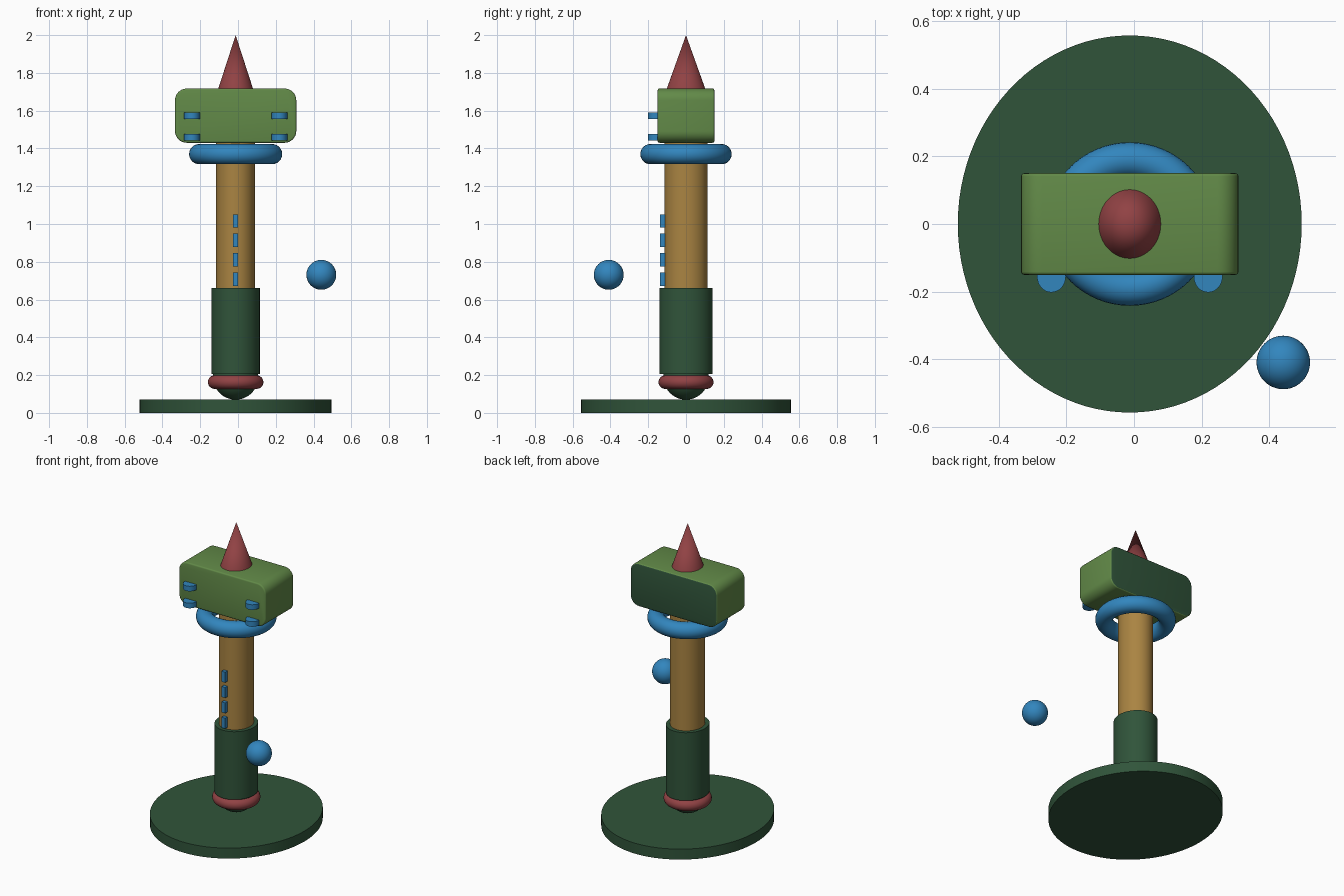
import bpy, bmesh, math

if "Cube" in bpy.data.objects:
    bpy.data.objects.remove(bpy.data.objects["Cube"])

CX = -0.0125  # shared axis of the main column


def srgb(r, g, b):
    def lin(c):
        c /= 255
        return c / 12.92 if c <= 0.04045 else ((c + 0.055) / 1.055) ** 2.4
    return (lin(r), lin(g), lin(b), 1)


def material(name, rgb):
    m = bpy.data.materials.new(name)
    m.diffuse_color = srgb(*rgb)
    m.use_nodes = True
    m.node_tree.nodes["Principled BSDF"].inputs["Base Color"].default_value = m.diffuse_color
    return m


DARK = material("dark_green", (48, 84, 58))
OLIVE = material("olive_green", (98, 138, 72))
BLUE = material("blue", (50, 134, 190))
RED = material("red", (145, 66, 68))
OCHRE = material("ochre", (170, 132, 66))


def finish(name, mat, scale=(1, 1, 1), smooth=True):
    o = bpy.context.object
    o.name = name
    o.scale = scale
    o.data.materials.append(mat)
    bpy.ops.object.transform_apply(location=False, rotation=False, scale=True)
    if smooth:
        bpy.ops.object.shade_smooth_by_angle(angle=math.radians(35))
    return o


def column(name, mat, rx, ry, z0, z1, x=CX, y=0, sides=64, tip=False):
    """Elliptical cylinder, or cone when tip is set."""
    bpy.ops.mesh.primitive_cone_add(vertices=sides, radius1=1, radius2=0 if tip else 1,
                                    depth=z1 - z0, location=(x, y, (z0 + z1) / 2))
    return finish(name, mat, (rx, ry, 1))


def ball(name, mat, r, loc):
    bpy.ops.mesh.primitive_uv_sphere_add(segments=48, ring_count=24, radius=r, location=loc)
    return finish(name, mat)


def ring(name, mat, major, minor, z, sy):
    bpy.ops.mesh.primitive_torus_add(major_radius=major, minor_radius=minor, major_segments=64,
                                     minor_segments=24, location=(CX, 0, z))
    return finish(name, mat, (1, sy, 1))


# Base and column
column("base", DARK, 0.508, 0.557, 0, 0.07, sides=96)
ball("lower_knob", DARK, 0.12, (CX, 0, 0.19))
ring("lower_ring", RED, 0.111, 0.036, 0.163, 0.99)
column("grip_sleeve", DARK, 0.128, 0.14, 0.205, 0.66)
column("shaft", OCHRE, 0.103, 0.113, 0.3, 1.45)
ring("collar_ring", BLUE, 0.193, 0.0535, 1.37, 0.98)
column("spike", RED, 0.094, 0.104, 1.71, 2.0, tip=True)

# Row of small blocks on the shaft front
for i in range(4):
    bpy.ops.mesh.primitive_cube_add(size=1, location=(CX, -0.1185, 0.708 + i * 0.1027))
    finish(f"shaft_block_{i + 1}", BLUE, (0.027, 0.037, 0.07), smooth=False)

# Head: rounded rectangle extruded front to back, edges softened, dark back
HX, HZ, HY, R = 0.321, 0.1435, 0.15, 0.062
bm = bmesh.new()
verts = []
for k, (sx, sz) in enumerate([(1, 1), (-1, 1), (-1, -1), (1, -1)]):
    for j in range(9):
        a = math.pi / 2 * (k + j / 8)
        verts.append(bm.verts.new((sx * (HX - R) + R * math.cos(a), -HY,
                                   sz * (HZ - R) + R * math.sin(a))))
face = bm.faces.new(verts)
ext = bmesh.ops.extrude_face_region(bm, geom=[face])
for v in ext["geom"]:
    if isinstance(v, bmesh.types.BMVert):
        v.co.y = HY
bmesh.ops.recalc_face_normals(bm, faces=bm.faces)
rims = [e for e in bm.edges if abs(e.verts[0].co.y - e.verts[1].co.y) < 1e-5]
bmesh.ops.bevel(bm, geom=rims, offset=0.009, segments=3, profile=0.5, affect='EDGES')
bm.normal_update()
for f in bm.faces:
    f.material_index = 1 if f.normal.y > 0.95 else 0
mesh = bpy.data.meshes.new("head")
bm.to_mesh(mesh)
bm.free()
head = bpy.data.objects.new("head", mesh)
head.location = (CX, 0, 1.5735)
bpy.context.collection.objects.link(head)
bpy.ops.object.select_all(action='DESELECT')
head.select_set(True)
bpy.context.view_layer.objects.active = head
finish("head", OLIVE)
mesh.materials.append(DARK)

# Four round studs on the head front
for side, sx in (("left", -1), ("right", 1)):
    for level, z in (("lower", 1.4585), ("upper", 1.572)):
        column(f"{level}_{side}_stud", BLUE, 0.0425, 0.047, z - 0.017, z + 0.017,
               x=CX + sx * 0.2315, y=-0.155, sides=32)

# Floating ball beside the column
ball("floating_ball", BLUE, 0.079, (0.441, -0.409, 0.731))
